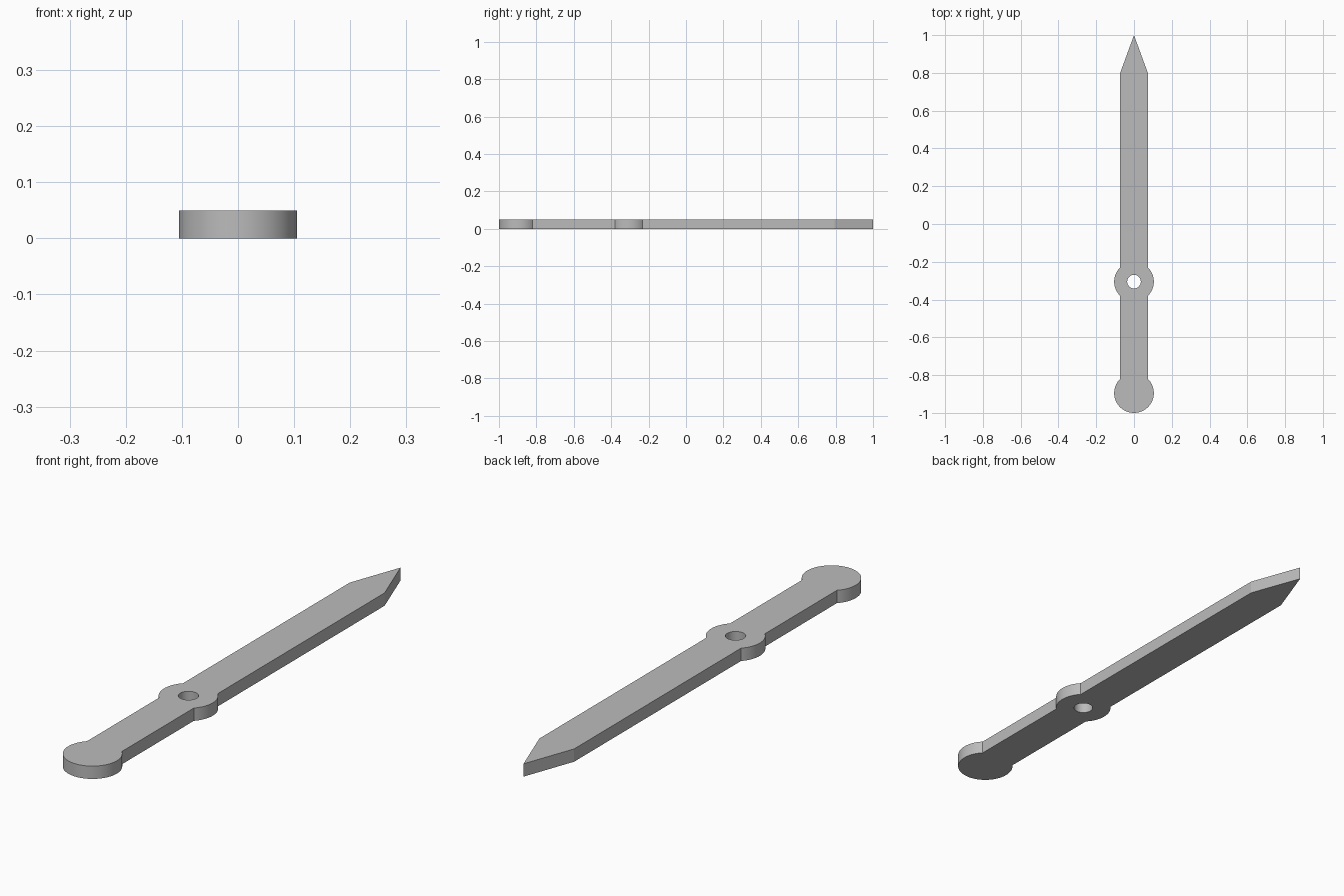
import bpy, bmesh
from math import acos, cos, sin, pi

if "Cube" in bpy.data.objects:
    bpy.data.objects.remove(bpy.data.objects["Cube"], do_unlink=True)

HALF_WIDTH, DISC_R, HOLE_R, THICKNESS = 0.075, 0.105, 0.036, 0.05
TIP_Y, SHOULDER_Y, HUB_Y = 1.0, 0.795, -0.305
TAIL_Y = -1.0 + DISC_R
JOIN = acos(HALF_WIDTH / DISC_R)  # angle where a disc meets the bar edge


def arc(y, radius, start, end, steps):
    angles = [start + (end - start) * i / steps for i in range(steps + 1)]
    return [(radius * cos(a), y + radius * sin(a)) for a in angles]


# Half outline: tip, shoulder, hub, round tail, then the pivot hole
half = [(0, TIP_Y), (HALF_WIDTH, SHOULDER_Y)]
half += arc(HUB_Y, DISC_R, JOIN, -JOIN, 20)
half += arc(TAIL_Y, DISC_R, JOIN, -pi / 2, 32)
half += arc(HUB_Y, HOLE_R, -pi / 2, pi / 2, 24)

# Two mirrored halves, welded on the centre line and extruded
bm = bmesh.new()
for side in (1, -1):
    bm.faces.new([bm.verts.new((side * x, y, 0)) for x, y in half[::side]])
bmesh.ops.remove_doubles(bm, verts=bm.verts[:], dist=0.0001)
bmesh.ops.recalc_face_normals(bm, faces=bm.faces[:])
result = bmesh.ops.extrude_face_region(bm, geom=bm.faces[:], use_keep_orig=True)
top = [v for v in result["geom"] if isinstance(v, bmesh.types.BMVert)]
bmesh.ops.translate(bm, verts=top, vec=(0, 0, THICKNESS))
bmesh.ops.recalc_face_normals(bm, faces=bm.faces[:])

mesh = bpy.data.meshes.new("pointer_hand")
bm.to_mesh(mesh)
bm.free()
pointer = bpy.data.objects.new("pointer_hand", mesh)
bpy.context.collection.objects.link(pointer)

# Plain grey finish
grey = bpy.data.materials.new("plain_grey")
grey.use_nodes = True
colour = (0.5, 0.5, 0.5, 1)
grey.diffuse_color = colour
grey.node_tree.nodes["Principled BSDF"].inputs["Base Color"].default_value = colour
mesh.materials.append(grey)

# Smooth round walls, crisp rims and corners
bpy.ops.object.select_all(action="DESELECT")
pointer.select_set(True)
bpy.context.view_layer.objects.active = pointer
bpy.ops.object.shade_smooth_by_angle(angle=pi / 9)
